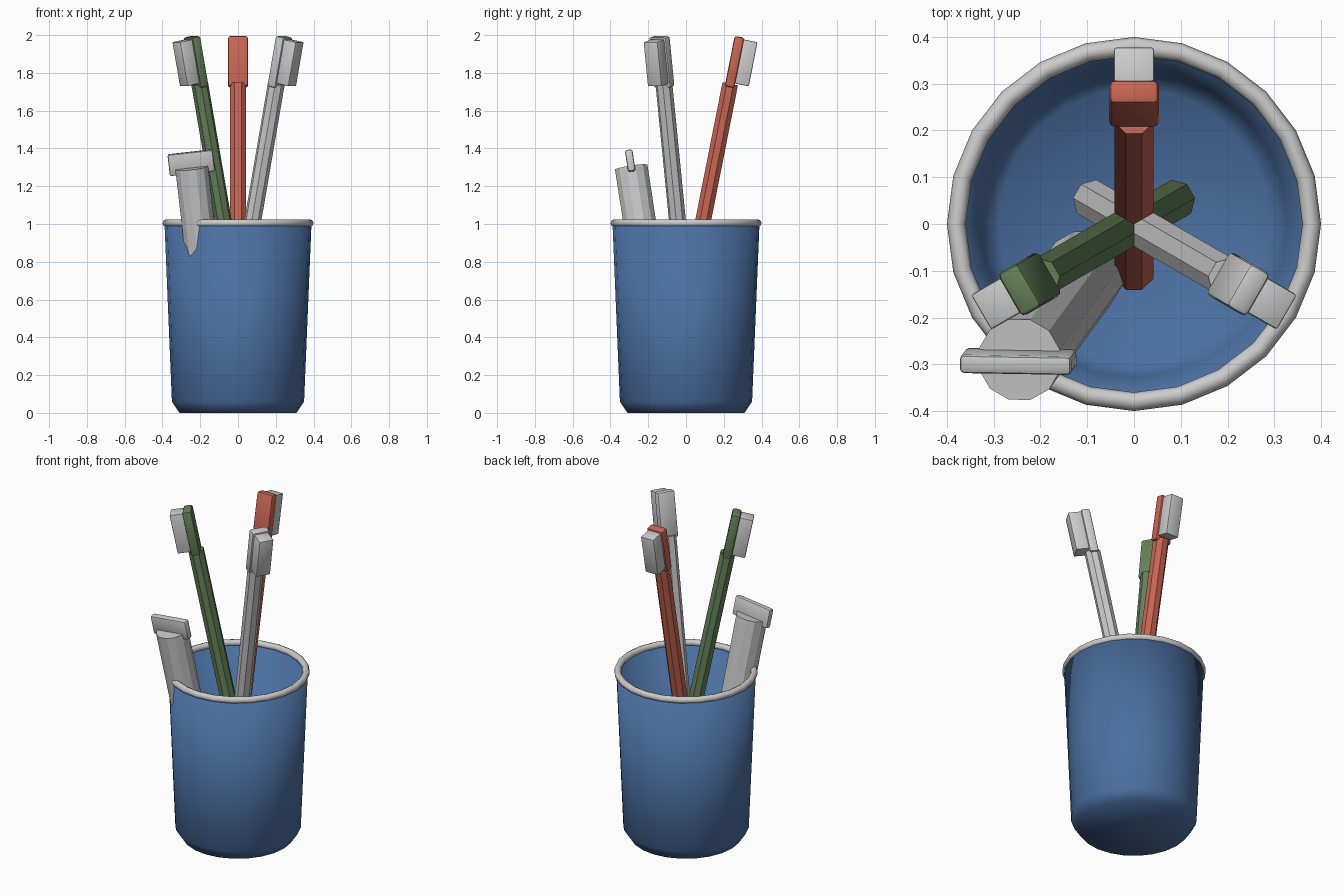
import bpy, bmesh, math
from mathutils import Matrix, Vector

if "Cube" in bpy.data.objects:
    bpy.data.objects.remove(bpy.data.objects["Cube"])


def material(name, rgb):
    m = bpy.data.materials.new(name)
    m.diffuse_color = (*rgb, 1)
    m.use_nodes = True
    m.node_tree.nodes["Principled BSDF"].inputs["Base Color"].default_value = m.diffuse_color
    return m


def finish(name, bm, matrix=Matrix(), mat=None, smooth=None):
    bmesh.ops.recalc_face_normals(bm, faces=bm.faces)
    me = bpy.data.meshes.new(name)
    bm.to_mesh(me)
    bm.free()
    me.transform(matrix)
    ob = bpy.data.objects.new(name, me)
    bpy.context.collection.objects.link(ob)
    if mat:
        me.materials.append(mat)
    if smooth:
        bpy.ops.object.select_all(action='DESELECT')
        ob.select_set(True)
        bpy.context.view_layer.objects.active = ob
        bpy.ops.object.shade_smooth_by_angle(angle=math.radians(smooth))
    return ob


def lathe(name, profile, steps, mat=None, smooth=80, closed=False):
    bm = bmesh.new()
    vs = [bm.verts.new((0, r, z)) for r, z in profile]
    pairs = list(zip(vs, vs[1:] + vs[:1])) if closed else list(zip(vs, vs[1:]))
    edges = [bm.edges.new(p) for p in pairs]
    bmesh.ops.spin(bm, geom=vs + edges, axis=(0, 0, 1), cent=(0, 0, 0),
                   angle=2 * math.pi, steps=steps)
    bmesh.ops.remove_doubles(bm, verts=bm.verts, dist=1e-4)
    return finish(name, bm, mat=mat, smooth=smooth)


def box(name, center, size, matrix, mat=None, bevel=0.012):
    bm = bmesh.new()
    bmesh.ops.create_cube(bm, size=1, matrix=Matrix.Translation(center)
                          @ Matrix.Diagonal((*size, 1)))
    bmesh.ops.bevel(bm, geom=bm.edges[:], offset=bevel, segments=2,
                    profile=0.5, affect='EDGES')
    return finish(name, bm, matrix, mat, 40)


def rod(name, sides, r1, r2, length, matrix, mat=None):
    bm = bmesh.new()
    place = (Matrix.Translation((0, 0, length / 2))
             @ Matrix.Rotation(math.pi / sides, 4, 'Z'))
    bmesh.ops.create_cone(bm, cap_ends=True, segments=sides, radius1=r1,
                          radius2=r2, depth=length, matrix=place)
    return finish(name, bm, matrix, mat)


blue = material("cup_blue", (0.07, 0.16, 0.36))
red = material("brush_red", (0.58, 0.13, 0.085))
green = material("brush_green", (0.13, 0.22, 0.10))

# Hollow tapered cup with chamfered base
lathe("cup", [(0, 0), (0.31, 0), (0.35, 0.06), (0.389, 1.0), (0.365, 1.0),
              (0.328, 0.08), (0.29, 0.04), (0, 0.04)], 24, blue, 100)

# Rounded rim ring
ring = [(0.38 + 0.02 * math.cos(i * math.pi / 4),
         1.005 + 0.02 * math.sin(i * math.pi / 4)) for i in range(8)]
lathe("cup_rim", ring, 24, closed=True)

# Three leaning brushes, spread evenly round the cup
for i, (label, mat) in enumerate([("red", red), ("green", green), ("white", None)]):
    m = (Matrix.Rotation(i * math.radians(120), 4, 'Z')
         @ Matrix.Translation((0, -0.1, 0.055))
         @ Matrix.Rotation(math.radians(-11.2), 4, 'X'))
    rod(label + "_brush_handle", 8, 0.045, 0.045, 1.72, m, mat)
    box(label + "_brush_head", (0, 0, 1.838), (0.106, 0.052, 0.272), m, mat)
    box(label + "_brush_bristles", (0, 0.06, 1.845), (0.086, 0.078, 0.238), m, bevel=0.006)

# Leaning paste tube with flat crimped end
base, top = Vector((-0.105, -0.1, 0.07)), Vector((-0.245, -0.29, 1.3))
axis = (top - base).normalized()
x = (Vector((1, 0, 0)) - axis * axis.x).normalized()
y = axis.cross(x)
frame = Matrix((x, y, axis)).transposed().to_4x4()
frame.translation = base
length = (top - base).length
rod("paste_tube", 12, 0.088, 0.09, length, frame)
box("tube_crimp", (0, 0, length + 0.025), (0.24, 0.04, 0.115), frame, bevel=0.01)
